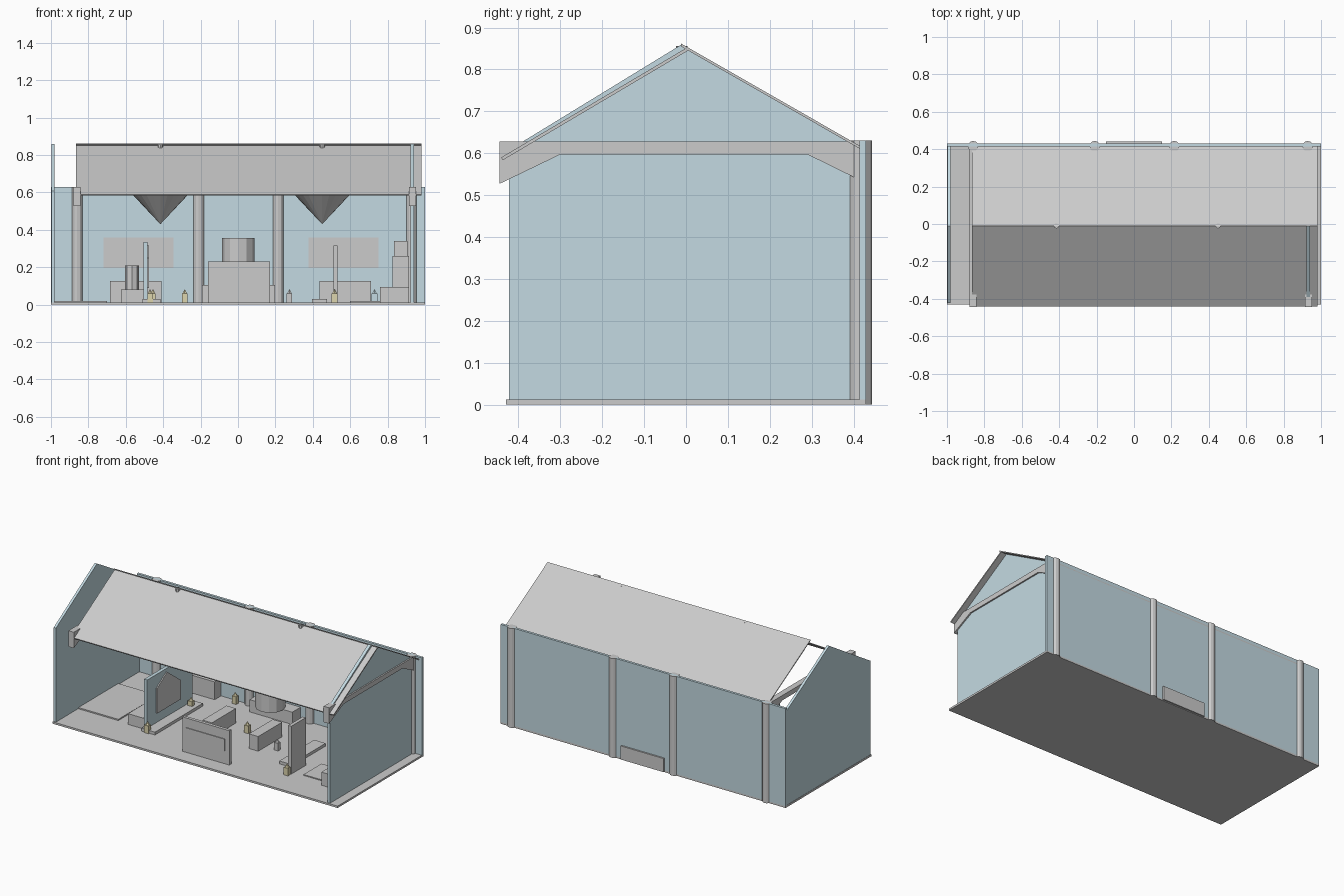
import bpy, bmesh
from mathutils import Vector


def material(name, color):
    m = bpy.data.materials.new(name)
    m.diffuse_color = color
    return m


GLASS = material("pale_glass", (0.55, 0.70, 0.76, 0.6))
TAN = material("tan", (0.72, 0.66, 0.42, 1))


def finish(name, bm, mat=None):
    bmesh.ops.recalc_face_normals(bm, faces=bm.faces)
    me = bpy.data.meshes.new(name)
    bm.to_mesh(me)
    bm.free()
    ob = bpy.data.objects.new(name, me)
    bpy.context.collection.objects.link(ob)
    if mat:
        me.materials.append(mat)
    return ob


def box(name, x, y, z, mat=None):
    """Box from (min, max) pairs."""
    bm = bmesh.new()
    bmesh.ops.create_cube(bm, size=1)
    for v in bm.verts:
        v.co = Vector([(r[0] + r[1]) / 2 + c * (r[1] - r[0])
                       for c, r in zip(v.co, (x, y, z))])
    return finish(name, bm, mat)


def slab(name, profile, x, mat=None):
    """Extrude a y-z profile between two x positions."""
    bm = bmesh.new()
    f = bm.faces.new([bm.verts.new((x[0], y, z)) for y, z in profile])
    ext = bmesh.ops.extrude_face_region(bm, geom=[f])
    bmesh.ops.translate(bm, vec=(x[1] - x[0], 0, 0),
                        verts=[v for v in ext["geom"] if isinstance(v, bmesh.types.BMVert)])
    return finish(name, bm, mat)


def cone(name, x, y, z, r1, r2, sides=16, mat=None):
    bm = bmesh.new()
    bmesh.ops.create_cone(bm, cap_ends=True, segments=sides, radius1=r1, radius2=r2,
                          depth=z[1] - z[0])
    bmesh.ops.remove_doubles(bm, verts=bm.verts, dist=1e-5)
    bmesh.ops.translate(bm, vec=(x, y, sum(z) / 2), verts=bm.verts)
    return finish(name, bm, mat)


# Shell: floor, glass walls, gables
box("floor", (-1, 1), (-0.43, 0.43), (0, 0.012))
box("back_glass_wall", (-1, 1), (0.414, 0.43), (0.01, 0.63), GLASS)
gable = [(-0.422, 0.006), (0.425, 0.006), (0.425, 0.605), (-0.01, 0.86), (-0.422, 0.608)]
slab("left_gable_glass", gable, (-0.998, -0.982), GLASS)
slab("right_gable_glass", gable, (0.922, 0.942), GLASS)

# Roof panels
slab("front_roof_panel", [(-0.438, 0.583), (0.005, 0.845), (0.002, 0.852), (-0.441, 0.590)],
     (-0.865, 0.98))
slab("back_roof_panel", [(-0.012, 0.855), (0.43, 0.602), (0.43, 0.609), (-0.012, 0.862)],
     (-0.865, 0.98))

# Columns along the back
for x in (-0.86, -0.21, 0.215, 0.928):
    cone("back_column", x, 0.416, (0, 0.63), 0.028, 0.028, 12)

# Cantilever beams
beam = [(-0.445, 0.527), (-0.30, 0.597), (0.29, 0.597), (0.40, 0.543), (0.425, 0.543),
        (0.425, 0.628), (-0.445, 0.628)]
for x in (-0.86, 0.932):
    slab("roof_beam", beam, (x - 0.019, x + 0.019))

# Hanging funnels with stems
for x in (-0.415, 0.45):
    cone("hanging_funnel", x, -0.01, (0.43, 0.63), 0.0, 0.188, 24)
    cone("funnel_stem", x, -0.01, (0.63, 0.856), 0.014, 0.014, 8)

# Wall screens and rear cabinets, mirrored about the centre
for x in (-0.533, 0.565):
    box("wall_screen", (x - 0.187, x + 0.187), (0.406, 0.412), (0.195, 0.36))
for x in (-0.547, 0.573):
    box("wall_cabinet", (x - 0.138, x + 0.138), (0.35, 0.412), (0.012, 0.125))

# Central counter group
box("counter_front", (-0.16, 0.17), (-0.33, -0.31), (0.012, 0.23))
box("counter_inset", (-0.13, 0.14), (-0.335, -0.328), (0.095, 0.17))
for x in (-0.16, 0.165):
    box("side_bench", (x - 0.033, x + 0.033), (-0.08, 0.16), (0.012, 0.105))
box("rear_cabinet", (-0.15, 0.15), (0.33, 0.44), (0.004, 0.09))
cone("rear_drum", 0.002, 0.32, (0.09, 0.355), 0.087, 0.087, 12)

# Left display: partition, low plinth, pedestal
box("left_partition", (-0.505, -0.483), (-0.22, 0.235), (0.004, 0.335), GLASS)
slab("partition_plaque", [(-0.13, 0.09), (0.11, 0.09), (0.11, 0.21), (-0.03, 0.315),
                          (-0.13, 0.25)], (-0.484, -0.476))
box("left_plinth", (-0.51, -0.415), (-0.24, 0.24), (0.012, 0.03))
box("pedestal_base", (-0.625, -0.505), (-0.21, 0.05), (0.012, 0.08))
cone("pedestal_drum", -0.567, 0.0, (0.08, 0.21), 0.037, 0.037, 8)
box("left_mat", (-0.98, -0.70), (-0.2, 0.2), (0.01, 0.02))

# Right display: panel, plinth, stepped stand
box("right_panel", (0.51, 0.532), (-0.226, -0.08), (0.012, 0.315))
box("right_plinth", (0.395, 0.475), (-0.15, 0.2), (0.012, 0.03))
box("stand_base", (0.76, 0.915), (-0.25, 0.0), (0.012, 0.095))
box("stand_tower", (0.825, 0.915), (-0.21, -0.06), (0.095, 0.26))
box("stand_top", (0.835, 0.905), (-0.19, -0.08), (0.26, 0.34))
box("right_mat", (0.6, 0.76), (-0.2, -0.02), (0.01, 0.018))

# Small visitor markers: body with pointed head
for x, y, mat in ((-0.47, -0.235, TAN), (-0.455, 0.18, TAN), (-0.285, 0.38, TAN),
                  (0.0, 0.095, TAN), (0.516, -0.245, TAN), (0.275, 0.0, None),
                  (0.73, 0.05, GLASS)):
    box("marker_body", (x - 0.015, x + 0.015), (y - 0.013, y + 0.013), (0.012, 0.06), mat)
    cone("marker_head", x, y, (0.06, 0.08), 0.014, 0.002, 6, mat)
